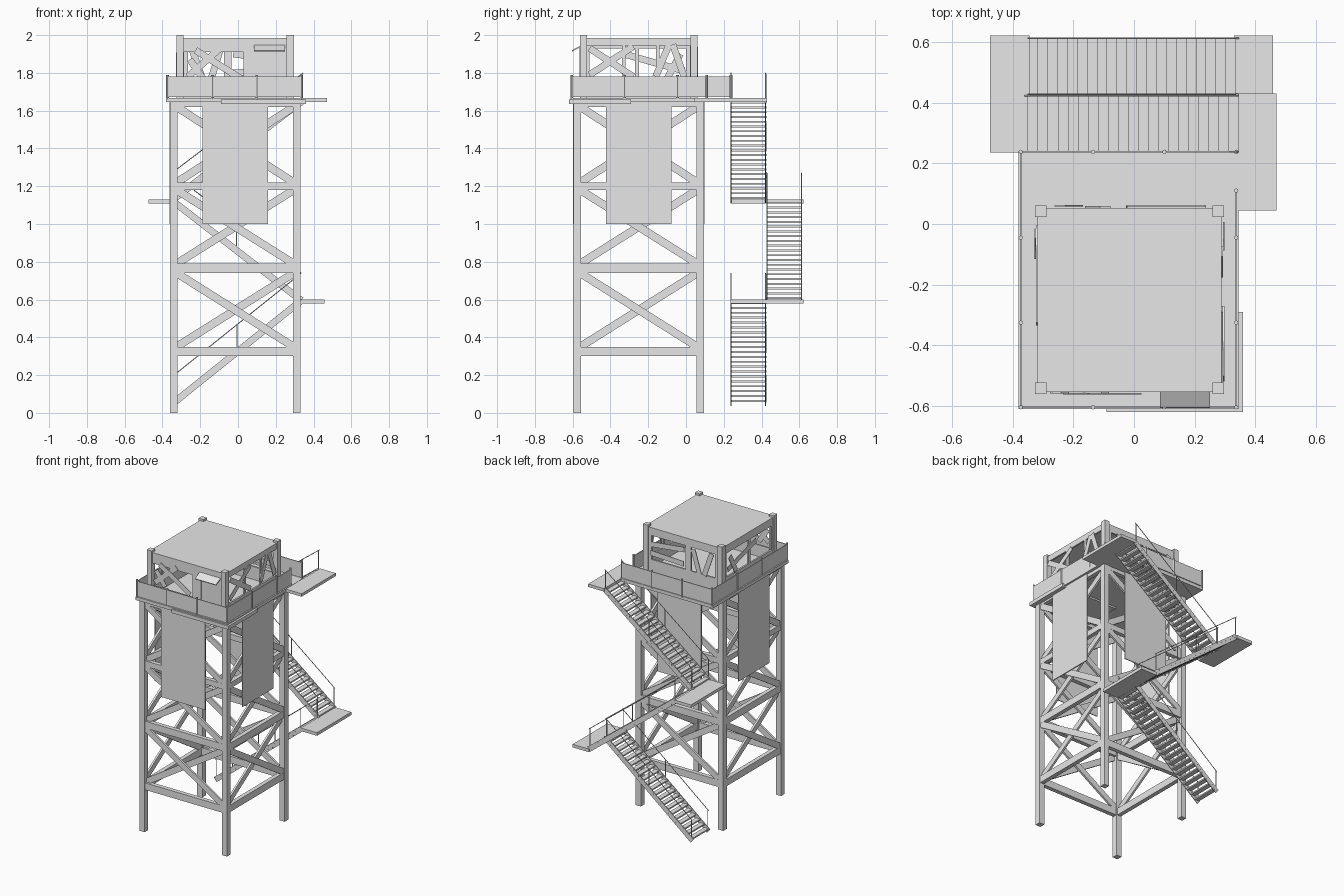
import bpy, bmesh, math
from mathutils import Matrix, Vector

if "Cube" in bpy.data.objects:
    bpy.data.objects.remove(bpy.data.objects["Cube"])

grey = bpy.data.materials.new("plain grey")
grey.use_nodes = True
grey.diffuse_color = (0.8, 0.8, 0.8, 1)
grey.node_tree.nodes["Principled BSDF"].inputs["Base Color"].default_value = (0.8, 0.8, 0.8, 1)

CENTRE = Matrix.Translation((-0.015, -0.25, 0))
SIDES = ["front", "left", "back", "right"]


def frame(k):
    """Local frame of one tower side: x runs along it, -y points outward."""
    return CENTRE @ Matrix.Rotation(k * math.pi / 2, 4, "Z")


def box(bm, lo, hi, m=Matrix()):
    lo, hi = Vector(lo), Vector(hi)
    fit = Matrix.Translation((lo + hi) / 2) @ Matrix.Diagonal((*(hi - lo), 1))
    bmesh.ops.create_cube(bm, size=1, matrix=m @ fit)


def bar(bm, p, q, width, depth, normal=(0, 1, 0), m=Matrix()):
    """Rectangular bar from p to q, with its depth along normal."""
    p, q, n = Vector(p), Vector(q), Vector(normal)
    d = (q - p).normalized()
    side = n.cross(d).normalized()
    n = d.cross(side)
    rot = Matrix((d, side, n)).transposed().to_4x4()
    size = Matrix.Diagonal(((q - p).length, width, depth, 1))
    bmesh.ops.create_cube(bm, size=1, matrix=m @ Matrix.Translation((p + q) / 2) @ rot @ size)


def rod(bm, p, q, r):
    p, q = Vector(p), Vector(q)
    rot = (q - p).to_track_quat("Z", "Y").to_matrix().to_4x4()
    bmesh.ops.create_cone(bm, cap_ends=True, segments=8, radius1=r, radius2=r,
                          depth=(q - p).length, matrix=Matrix.Translation((p + q) / 2) @ rot)


def finish(name, bm):
    mesh = bpy.data.meshes.new(name)
    bm.to_mesh(mesh)
    bm.free()
    mesh.materials.append(grey)
    bpy.context.collection.objects.link(bpy.data.objects.new(name, mesh))


# Tower legs
LEG = 0.325
bm = bmesh.new()
for k in range(4):
    box(bm, (-LEG - 0.02, -LEG - 0.02, 0), (-LEG + 0.02, -LEG + 0.02, 1.645), frame(k))
finish("tower_legs", bm)

# Beams, cross braces and hanging sheets on each side
LEVELS = [(0.30, 0.35), (0.74, 0.79), (1.18, 1.22), (1.62, 1.645)]
for k, side in enumerate(SIDES):
    bm = bmesh.new()
    for lo, hi in LEVELS:
        box(bm, (-LEG, -LEG - 0.015, lo), (LEG, -LEG + 0.015, hi), frame(k))
    for (_, lo), (hi, _) in zip(LEVELS, LEVELS[1:]):
        for s in (-1, 1):
            bar(bm, (-0.31 * s, -LEG + 0.007 * s, lo), (0.31 * s, -LEG + 0.007 * s, hi),
                0.042, 0.014, m=frame(k))
    finish(side + "_bracing", bm)
    bm = bmesh.new()
    box(bm, (-0.173, -LEG - 0.022, 1.0), (0.173, -LEG - 0.016, 1.65), frame(k))
    finish(side + "_hanging_sheet", bm)

# Deck with stair extension and patch
bm = bmesh.new()
box(bm, (-0.38, -0.61, 1.645), (0.345, 0.24, 1.668))
finish("deck", bm)
bm = bmesh.new()
box(bm, (0.345, 0.045, 1.645), (0.47, 0.43, 1.666))
finish("upper_landing", bm)
bm = bmesh.new()
box(bm, (-0.09, -0.62, 1.634), (0.36, -0.29, 1.66))
finish("deck_patch", bm)

# Deck parapet panels and posts
XS = [-0.373, -0.135, 0.1, 0.337]
YS = [-0.604, -0.325, -0.045, 0.238]
bm = bmesh.new()
posts = {(x, y) for x in XS for y in (YS[0], YS[-1])}
posts |= {(x, y) for y in YS for x in (XS[0], XS[-1])} | {(XS[-1], 0.11)}
for x, y in posts:
    rod(bm, (x, y, 1.66), (x, y, 1.79), 0.007)
finish("parapet_posts", bm)
bm = bmesh.new()
for y in (YS[0], YS[-1]):
    box(bm, (XS[0], y - 0.003, 1.672), (XS[-1], y + 0.003, 1.78))
for x, end in ((XS[0], YS[-1]), (XS[-1], 0.11)):
    box(bm, (x - 0.003, YS[0], 1.672), (x + 0.003, end, 1.78))
finish("parapet_panels", bm)

# Cabin walls: openings are (u0, u1, z0, z1)
HALF, FLOOR, TOP = 0.303, 1.666, 1.985
OPENINGS = [
    [(-0.27, 0.045, 1.75, 1.91), (0.11, 0.255, 1.668, 1.89)],
    [(-0.28, -0.09, 1.76, 1.945), (-0.07, 0.09, 1.76, 1.945), (0.11, 0.27, 1.76, 1.945)],
    [(-0.25, 0.02, 1.76, 1.93), (0.06, 0.25, 1.76, 1.93)],
    [(-0.25, 0.0, 1.76, 1.93), (0.02, 0.26, 1.76, 1.93)],
]
for k, side in enumerate(SIDES):
    bm, u = bmesh.new(), -HALF

    def panel(u0, u1, z0, z1):
        box(bm, (u0, -HALF, z0), (u1, -HALF + 0.012, z1), frame(k))

    for u0, u1, z0, z1 in OPENINGS[k]:
        panel(u, u0, FLOOR, TOP)
        panel(u0, u1, FLOOR, z0)
        panel(u0, u1, z1, TOP)
        u = u1
    panel(u, HALF, FLOOR, TOP)
    finish(side + "_cabin_wall", bm)

bm = bmesh.new()
box(bm, (-HALF, -HALF, 1.965), (HALF, HALF, TOP + 0.001), CENTRE)
finish("cabin_roof", bm)
bm = bmesh.new()
for k in range(4):
    box(bm, (-0.311, -0.311, FLOOR), (-0.273, -0.273, 2.0), frame(k))
finish("cabin_corner_posts", bm)
bm = bmesh.new()
box(bm, (0.11, -HALF + 0.004, FLOOR), (0.255, -HALF + 0.01, 1.89), CENTRE)
finish("cabin_door", bm)
bm = bmesh.new()
bar(bm, (0.1, -0.328, 1.93), (0.265, -0.328, 1.93), 0.058, 0.007, (0, -0.55, 1), CENTRE)
finish("door_awning", bm)

# Boards nailed over the openings: (u0, z0, u1, z1)
BOARDS = [
    [(-0.25, 1.78, -0.08, 1.93), (-0.21, 1.92, 0.03, 1.77), (-0.24, 1.87, -0.17, 1.77)],
    [(-0.26, 1.79, -0.03, 1.94), (-0.26, 1.93, -0.03, 1.78),
     (0.09, 1.78, 0.16, 1.95), (0.18, 1.95, 0.24, 1.78)],
    [(-0.25, 1.87, 0.01, 1.9), (-0.25, 1.81, 0.01, 1.8),
     (0.08, 1.92, 0.13, 1.76), (0.23, 1.93, 0.17, 1.76)],
    [(-0.24, 1.81, 0.08, 1.9), (-0.22, 1.9, -0.15, 1.77)],
]
for k, side in enumerate(SIDES):
    bm = bmesh.new()
    for i, (u0, z0, u1, z1) in enumerate(BOARDS[k]):
        y = -HALF - 0.003 - 0.004 * (i % 2)
        bar(bm, (u0, y, z0), (u1, y, z1), 0.036, 0.005, m=frame(k))
    finish(side + "_window_boards", bm)

# Stair flights with treads, stringers and handrails
STEPS, WIDTH, RAIL = 21, 0.19, 0.145
FLIGHTS = [("lower", -0.345, 0.05, 0.335, 0.595, 0.235),
           ("middle", 0.335, 0.595, -0.35, 1.125, 0.425),
           ("top", -0.35, 1.125, 0.345, 1.655, 0.235)]
for name, x0, z0, x1, z1, y in FLIGHTS:
    a, b = Vector((x0, y, z0)), Vector((x1, y, z1))
    bm = bmesh.new()
    for i in range(STEPS):
        c = a.lerp(b, (i + 0.5) / STEPS)
        box(bm, (c.x - 0.017, y, c.z - 0.005), (c.x + 0.017, y + WIDTH, c.z + 0.005))
    finish(name + "_stair_treads", bm)
    bm, rails = bmesh.new(), bmesh.new()
    up = Vector((0, 0, RAIL))
    for dy in (0.003, WIDTH - 0.003):
        s = Vector((0, dy, 0))
        bar(bm, a + s, b + s, 0.036, 0.005)
        rod(rails, a + s + up, b + s + up, 0.0025)
        for t in (0.01, 0.5, 0.99):
            p = a.lerp(b, t) + s
            rod(rails, p, p + up, 0.003)
    finish(name + "_stair_stringers", bm)
    finish(name + "_stair_handrails", rails)

# Stair landings
for name, x0, x1, z in (("lower", 0.33, 0.458, 0.578), ("middle", -0.475, -0.345, 1.108)):
    bm = bmesh.new()
    box(bm, (x0, 0.235, z), (x1, 0.622, z + 0.022))
    finish(name + "_landing", bm)
